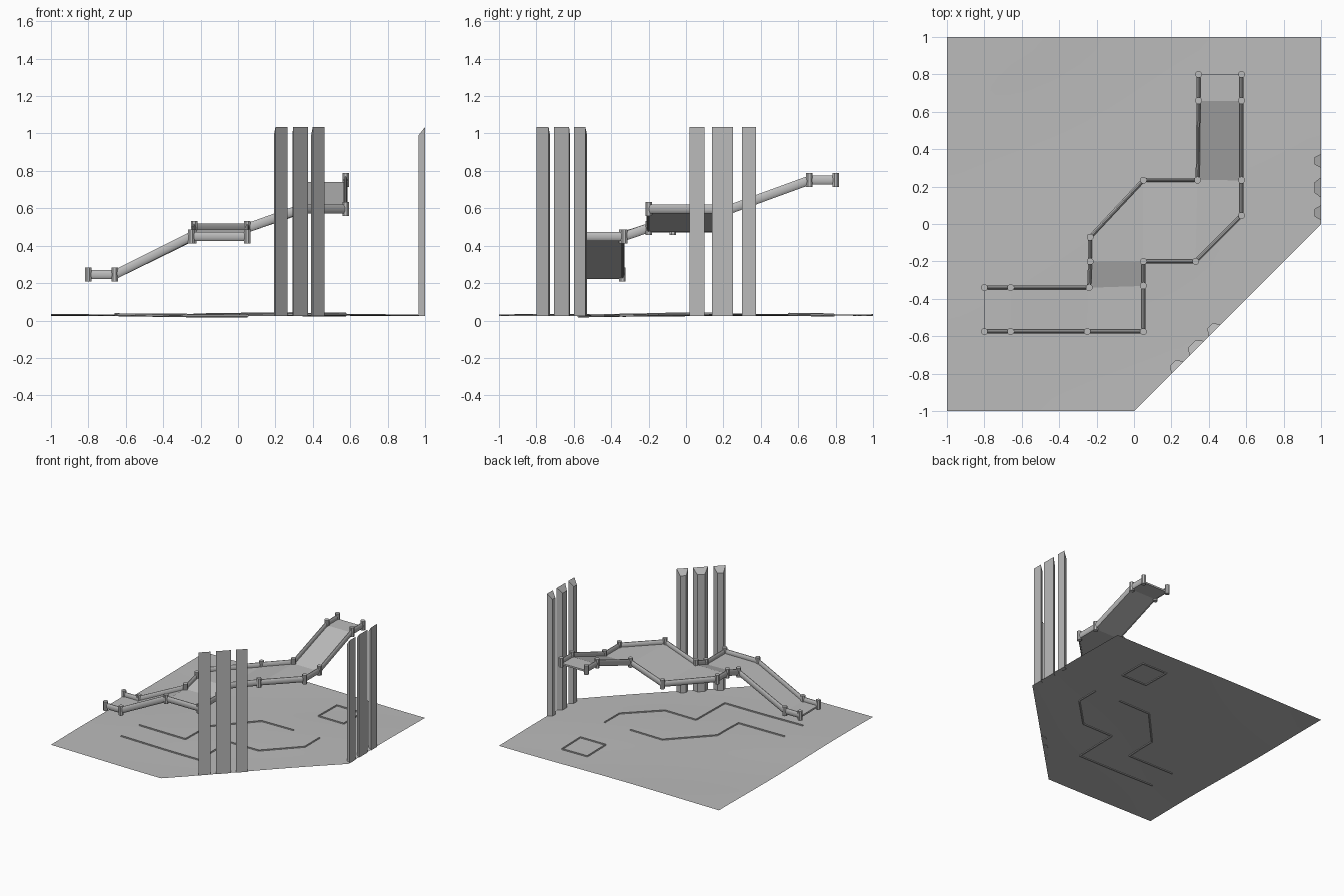
import bpy, bmesh, math
from mathutils import Vector, Matrix

cube = bpy.data.objects.get("Cube")
if cube:
    bpy.data.objects.remove(cube, do_unlink=True)

GREY = (0.5, 0.5, 0.5, 1)
mat = bpy.data.materials.new("stone grey")
mat.use_nodes = True
mat.diffuse_color = GREY
mat.node_tree.nodes["Principled BSDF"].inputs["Base Color"].default_value = GREY


def finish(bm, name, smooth=False):
    """Turn a bmesh into a named, coloured object."""
    mesh = bpy.data.meshes.new(name)
    bm.to_mesh(mesh)
    bm.free()
    mesh.materials.append(mat)
    obj = bpy.data.objects.new(name, mesh)
    bpy.context.collection.objects.link(obj)
    if smooth:
        bpy.ops.object.select_all(action='DESELECT')
        obj.select_set(True)
        bpy.context.view_layer.objects.active = obj
        bpy.ops.object.shade_smooth_by_angle(angle=math.radians(50))
    return obj


def bar(bm, a, b, width, height, sides=12):
    """Upright oval bar between two points."""
    a, b = Vector(a), Vector(b)
    along = (b - a).normalized()
    side = along.cross(Vector((0, 0, 1))).normalized()
    up = side.cross(along)
    rings = []
    for end in (a, b):
        ring = []
        for i in range(sides):
            t = math.tau * (i + 0.5) / sides
            ring.append(bm.verts.new(end + side * math.cos(t) * width / 2
                                     + up * math.sin(t) * height / 2))
        rings.append(ring)
    for i in range(sides):
        j = (i + 1) % sides
        bm.faces.new((rings[0][i], rings[0][j], rings[1][j], rings[1][i]))
    bm.faces.new(rings[0])
    bm.faces.new(rings[1])
    bmesh.ops.recalc_face_normals(bm, faces=bm.faces)


def ground_height(x, y):
    return 0.03 + 0.004 * math.sin(3.1 * x + 1.7 * y) + 0.003 * math.cos(4.3 * y - 2.2 * x)


# Gently rolling ground sheet with one corner cut off
bm = bmesh.new()
bmesh.ops.create_grid(bm, x_segments=28, y_segments=28, size=1)
bmesh.ops.bisect_plane(bm, geom=bm.verts[:] + bm.edges[:] + bm.faces[:],
                       plane_co=(0, -1, 0), plane_no=(1, -1, 0), clear_outer=True)
for v in bm.verts:
    v.co.z = ground_height(v.co.x, v.co.y)
finish(bm, "ground", True)

# Walkway corners along both edges, from the low end to the high end
LOW, LANDING, MIDDLE, UPPER, TOP = 0.245, 0.45, 0.495, 0.595, 0.75
left = [(-0.8, -0.34, LOW), (-0.66, -0.34, LOW), (-0.24, -0.34, LANDING),
        (-0.235, -0.2, MIDDLE), (-0.235, -0.07, MIDDLE), (0.05, 0.235, MIDDLE),
        (0.34, 0.235, UPPER), (0.345, 0.66, TOP), (0.345, 0.8, TOP)]
right = [(-0.8, -0.575, LOW), (-0.66, -0.575, LOW), (-0.25, -0.575, LANDING),
         (0.05, -0.575, LANDING), (0.05, -0.33, LANDING), (0.05, -0.2, MIDDLE),
         (0.33, -0.2, UPPER), (0.575, 0.045, UPPER), (0.575, 0.235, UPPER),
         (0.575, 0.66, TOP), (0.575, 0.8, TOP)]

# Walkway deck: flat landings joined by ramps
bm = bmesh.new()
L = [bm.verts.new((x, y, z - 0.016)) for x, y, z in left]
R = [bm.verts.new((x, y, z - 0.016)) for x, y, z in right]
for face in ((L[0], R[0], R[1], L[1]), (L[1], R[1], R[2], L[2]),
             (L[2], R[2], R[3], R[4]), (L[2], R[4], R[5], L[3]),
             (L[3], R[5], L[5], L[4]), (L[5], R[5], R[6], L[6]),
             (L[6], R[6], R[7], R[8]), (L[6], R[8], R[9], L[7]),
             (L[7], R[9], R[10], L[8])):
    bm.faces.new(face)
deck = finish(bm, "walkway_deck")
thick = deck.modifiers.new("thickness", 'SOLIDIFY')
thick.thickness = 0.014
thick.offset = 0

# Rails and the posts at their joints
for name, chain in (("left", left), ("right", right)):
    bm = bmesh.new()
    for a, b in zip(chain, chain[1:]):
        bar(bm, a, b, 0.022, 0.05)
    finish(bm, name + "_rails", True)
    bm = bmesh.new()
    for p in chain:
        bmesh.ops.create_cone(bm, cap_ends=True, segments=8, radius1=0.019, radius2=0.019,
                              depth=0.075, matrix=Matrix.Translation(p)
                              @ Matrix.Rotation(math.pi / 8, 4, 'Z'))
    finish(bm, name + "_posts")

# Low ridges in the ground that trace the walkway
square = [(0.345, 0.55), (0.575, 0.55), (0.575, 0.79), (0.345, 0.79), (0.345, 0.55)]
traces = (square, left[1:7], right[1:9])
bm = bmesh.new()
for trace in traces:
    for a, b in zip(trace, trace[1:]):
        bar(bm, (a[0], a[1], ground_height(a[0], a[1])),
            (b[0], b[1], ground_height(b[0], b[1])), 0.012, 0.016, 6)
finish(bm, "ground_ridges")


def pillar(bm, start, end, inward):
    """Half pillar with a flat back on the boundary and a top sloping inwards."""
    start, end, inward = Vector(start), Vector(end), Vector(inward).normalized()
    span = end - start
    depth = 0.035
    plan = [start, end, start + span * 0.75 + inward * depth,
            start + span * 0.25 + inward * depth]
    low = [bm.verts.new((p.x, p.y, 0.025)) for p in plan]
    high = [bm.verts.new((p.x, p.y, z)) for p, z in zip(plan, (1.035, 1.035, 0.99, 0.99))]
    bm.faces.new(low)
    bm.faces.new(high)
    for i in range(4):
        j = (i + 1) % 4
        bm.faces.new((low[i], low[j], high[j], high[i]))
    bmesh.ops.recalc_face_normals(bm, faces=bm.faces)


# Three pillars on the straight side and three on the cut corner
bm = bmesh.new()
for y0, y1 in ((0.02, 0.1), (0.14, 0.25), (0.3, 0.375)):
    pillar(bm, (1, y0), (1, y1), (-1, 0))
finish(bm, "side_pillars")
bm = bmesh.new()
for x0, x1 in ((0.2, 0.265), (0.295, 0.375), (0.4, 0.462)):
    pillar(bm, (x0, x0 - 1), (x1, x1 - 1), (-1, 1))
finish(bm, "corner_pillars")
